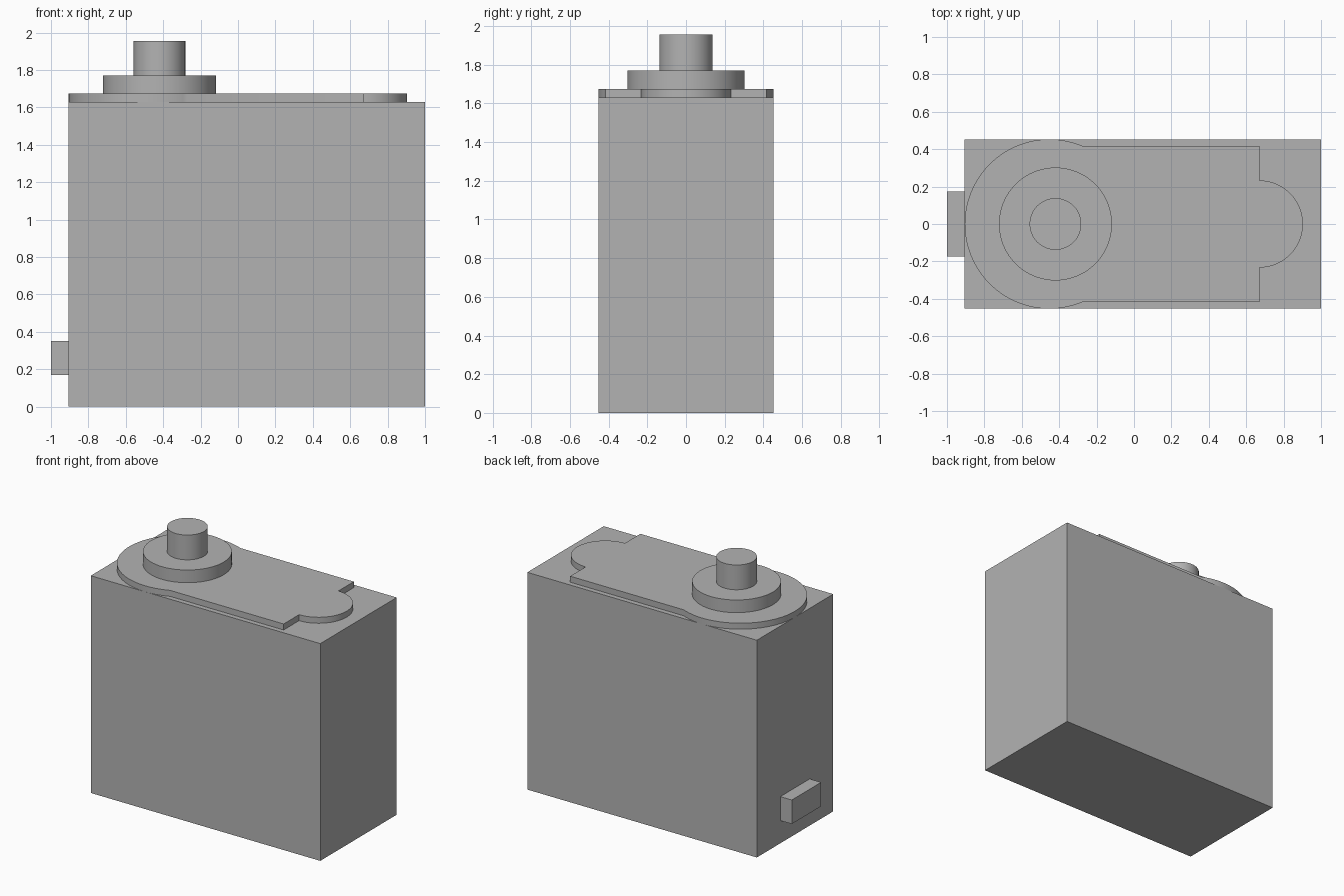
import bpy
import bmesh
from math import asin, cos, pi, sin

cube = bpy.data.objects.get("Cube")
if cube:
    bpy.data.objects.remove(cube, do_unlink=True)

GREY = (0.45, 0.45, 0.45, 1)
grey = bpy.data.materials.new("plain_grey")
grey.use_nodes = True
grey.diffuse_color = GREY
grey.node_tree.nodes["Principled BSDF"].inputs["Base Color"].default_value = GREY


def arc(cx, radius, start, end, steps):
    """Points along an arc centred on the x axis."""
    angles = [start + (end - start) * i / steps for i in range(steps + 1)]
    return [(cx + radius * cos(a), radius * sin(a)) for a in angles]


def extrude(name, outline, bottom, top):
    """Solid prism made from a counter-clockwise outline."""
    bm = bmesh.new()
    base = bm.faces.new([bm.verts.new((x, y, bottom)) for x, y in outline])
    raised = bmesh.ops.extrude_face_region(bm, geom=[base], use_keep_orig=True)
    verts = [g for g in raised["geom"] if isinstance(g, bmesh.types.BMVert)]
    bmesh.ops.translate(bm, verts=verts, vec=(0, 0, top - bottom))
    bmesh.ops.recalc_face_normals(bm, faces=bm.faces[:])
    mesh = bpy.data.meshes.new(name)
    bm.to_mesh(mesh)
    bm.free()
    mesh.materials.append(grey)
    obj = bpy.data.objects.new(name, mesh)
    bpy.context.collection.objects.link(obj)
    bpy.ops.object.select_all(action="DESELECT")
    obj.select_set(True)
    bpy.context.view_layer.objects.active = obj
    bpy.ops.object.shade_smooth_by_angle(angle=0.5)
    return obj


def box(name, x0, x1, half_y, bottom, top):
    corners = [(x0, -half_y), (x1, -half_y), (x1, half_y), (x0, half_y)]
    return extrude(name, corners, bottom, top)


def disc(name, cx, radius, bottom, top):
    return extrude(name, arc(cx, radius, 0, 2 * pi, 96)[:-1], bottom, top)


BODY_TOP, PLATE_TOP, COLLAR_TOP = 1.63, 1.675, 1.77
SHAFT_X = -0.42

# Case and the cable outlet low on one end
box("case", -0.905, 1.0, 0.453, 0, BODY_TOP)
box("cable_outlet", -1.0, -0.905, 0.174, 0.17, 0.35)

# Raised cover: large round end, straight sides, small round nose
ROUND_R, SIDE_Y, END_X = 0.453, 0.416, 0.67
join = asin(SIDE_Y / ROUND_R)
outline = arc(-0.452, ROUND_R, join, 2 * pi - join, 80)
outline += [(END_X, -SIDE_Y)]
outline += arc(END_X, 0.233, -pi / 2, pi / 2, 48)
outline += [(END_X, SIDE_Y)]
extrude("cover_plate", outline, BODY_TOP, PLATE_TOP)

# Collar and output shaft
disc("collar", SHAFT_X, 0.302, PLATE_TOP, COLLAR_TOP)
disc("output_shaft", SHAFT_X, 0.138, COLLAR_TOP, 1.956)
